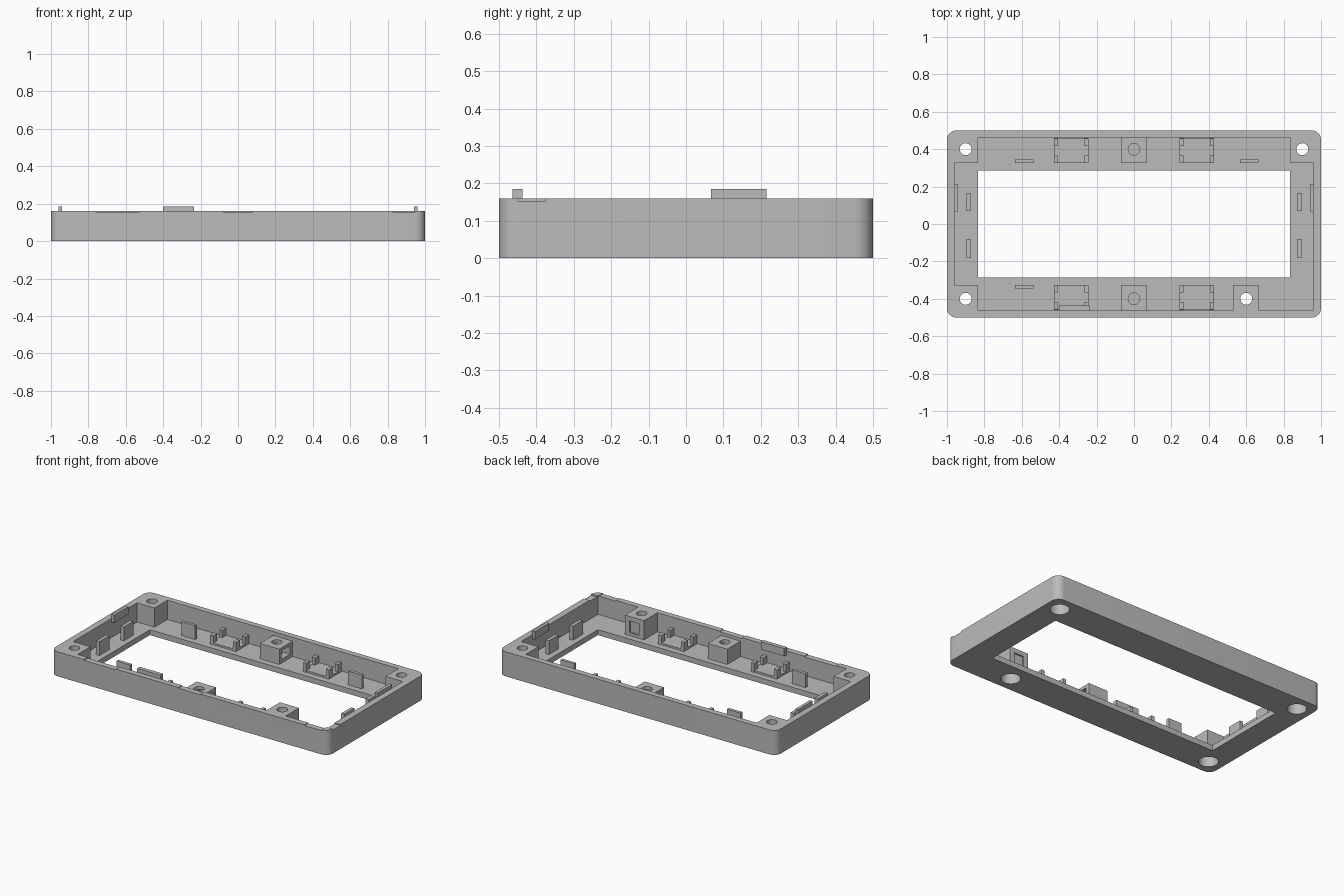
import bpy, bmesh
from math import radians

cube = bpy.data.objects.get("Cube")
if cube:
    bpy.data.objects.remove(cube, do_unlink=True)

grey = bpy.data.materials.new("plain grey")
grey.use_nodes = True
GREY = (0.5, 0.5, 0.5, 1)
grey.diffuse_color = GREY
grey.node_tree.nodes["Principled BSDF"].inputs["Base Color"].default_value = GREY

TOP = 0.16
FLOOR = 0.035


def finish(name, bm):
    mesh = bpy.data.meshes.new(name)
    bm.to_mesh(mesh)
    bm.free()
    mesh.materials.append(grey)
    obj = bpy.data.objects.new(name, mesh)
    bpy.context.scene.collection.objects.link(obj)
    return obj


def box(name, x, y, z, radius=0):
    """Box from (low, high) ranges, with optional rounded upright edges."""
    bm = bmesh.new()
    bmesh.ops.create_cube(bm, size=1)
    for v in bm.verts:
        for i, (low, high) in enumerate((x, y, z)):
            v.co[i] = high if v.co[i] > 0 else low
    if radius:
        upright = [e for e in bm.edges
                   if abs(e.verts[0].co.z - e.verts[1].co.z) > 0.01]
        bmesh.ops.bevel(bm, geom=upright, offset=radius, segments=8,
                        profile=0.5, affect='EDGES')
    return finish(name, bm)


def cylinder(name, x, y, z, radius):
    bm = bmesh.new()
    bmesh.ops.create_cone(bm, cap_ends=True, segments=32, radius1=radius,
                          radius2=radius, depth=z[1] - z[0])
    bmesh.ops.translate(bm, verts=bm.verts, vec=(x, y, sum(z) / 2))
    return finish(name, bm)


def combine(target, other, operation):
    """Apply one boolean and remove the helper."""
    mod = target.modifiers.new(operation, 'BOOLEAN')
    mod.operation, mod.solver, mod.object = operation, 'EXACT', other
    bpy.context.view_layer.update()
    graph = bpy.context.evaluated_depsgraph_get()
    mesh = bpy.data.meshes.new_from_object(target.evaluated_get(graph))
    target.modifiers.clear()
    target.data = mesh
    bpy.data.objects.remove(other, do_unlink=True)


def span(centre, half):
    return (centre - half, centre + half)


def side_range(side, a, b):
    return tuple(sorted((side * a, side * b)))


# Tray with a large rectangular window
frame = box("frame", (-1, 1), (-0.5, 0.5), (0, TOP), 0.05)
combine(frame, box("cavity", (-0.958, 0.958), (-0.462, 0.462), (FLOOR, 0.3)), 'DIFFERENCE')
combine(frame, box("window", (-0.835, 0.835), (-0.285, 0.285), (-0.1, 0.3)), 'DIFFERENCE')

# Shallow dips in the rim
for x in ((-0.76, -0.53), (-0.08, 0.08)):
    combine(frame, box("dip", x, (-0.51, -0.45), (TOP - 0.005, 0.3)), 'DIFFERENCE')
combine(frame, box("corner_dip", (0.83, 0.95), (-0.51, -0.45), (TOP - 0.005, 0.3)), 'DIFFERENCE')
combine(frame, box("side_dip", (0.95, 1.01), (-0.45, -0.375), (TOP - 0.007, 0.3)), 'DIFFERENCE')

# Screw blocks: three in corners, one on the front wall
for sx, sy in ((-1, 1), (-1, -1), (1, 1)):
    block = box("block", side_range(sx, 0.833, 0.97), side_range(sy, 0.33, 0.475), (0.01, TOP))
    combine(frame, block, 'UNION')
combine(frame, box("block", (0.53, 0.668), (-0.475, -0.325), (0.01, TOP)), 'UNION')
combine(frame, box("slot", (0.565, 0.635), (-0.335, -0.3), (FLOOR + 0.02, 0.13)), 'DIFFERENCE')

# Stepped screw holes
for x, y in ((-0.9, 0.4), (-0.9, -0.4), (0.9, 0.4), (0.6, -0.4)):
    combine(frame, cylinder("hole", x, y, (-0.1, 0.3), 0.032), 'DIFFERENCE')
    combine(frame, cylinder("counterbore", x, y, (-0.1, 0.08), 0.058), 'DIFFERENCE')

# Middle blocks with a blind hole and a side pocket
for side in (-1, 1):
    block = box("block", (-0.07, 0.07), side_range(side, 0.325, 0.475), (0.01, 0.135))
    combine(frame, block, 'UNION')
    combine(frame, box("pocket", (-0.03, 0.1), side_range(side, 0.35, 0.435), (0.06, 0.115)), 'DIFFERENCE')
    combine(frame, cylinder("hole", 0, side * 0.4, (0.05, 0.2), 0.031), 'DIFFERENCE')

bpy.context.view_layer.objects.active = frame
frame.select_set(True)
bpy.ops.object.shade_smooth_by_angle(angle=radians(30))

# Four-post seats on the floor
for x in (-0.335, 0.335):
    for side in (-1, 1):
        box("seat_pad", span(x, 0.092), side_range(side, 0.327, 0.46), (FLOOR - 0.01, FLOOR + 0.012))
        for dx in (-0.082, 0.082):
            for y in (0.345, 0.437):
                box("seat_post", span(x + dx, 0.011), span(side * y, 0.02), (FLOOR - 0.01, 0.095))

# Upright ribs beside the window
for side in (-1, 1):
    for y in ((0.07, 0.167), (-0.182, -0.08)):
        box("end_rib", side_range(side, 0.872, 0.895), y, (FLOOR - 0.01, 0.125))
    box("left_rib" if side > 0 else "right_rib", (-0.635, -0.537),
        side_range(side, 0.325, 0.345), (FLOOR - 0.01, 0.125))
box("back_rib", (0.567, 0.665), (0.325, 0.345), (FLOOR - 0.01, 0.125))

# Snap tabs that rise above the rim
for side in (-1, 1):
    box("end_tab", side_range(side, 0.94, 0.96), (0.067, 0.215), (0.135, 0.185))
box("front_tab", (-0.402, -0.235), (-0.464, -0.437), (0.135, 0.185))
